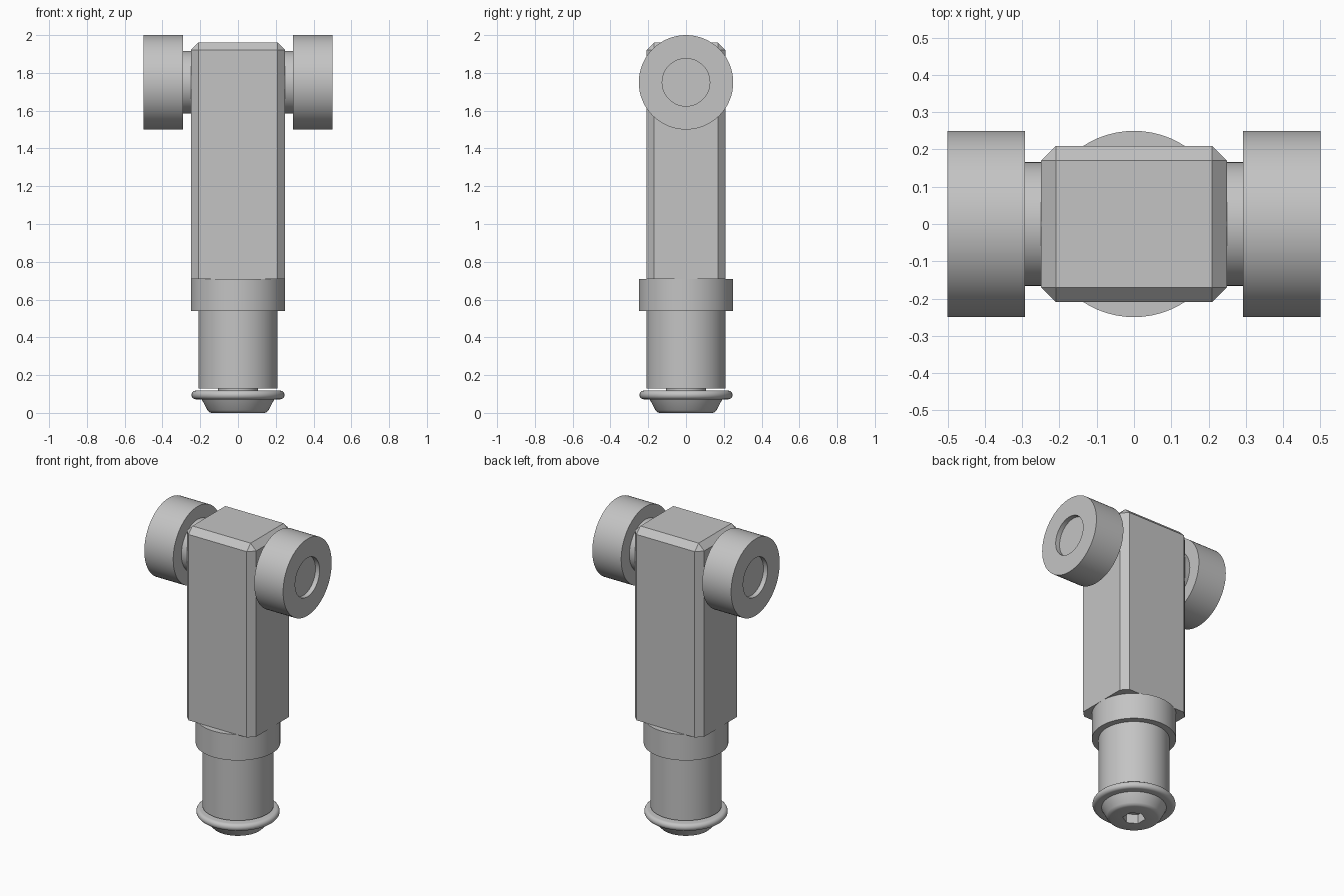
import bpy
import bmesh
import math
from mathutils import Matrix, Vector

if "Cube" in bpy.data.objects:
    bpy.data.objects.remove(bpy.data.objects["Cube"])

grey = bpy.data.materials.new("plain grey")
grey.use_nodes = True
colour = (0.55, 0.55, 0.55, 1)
grey.diffuse_color = colour
grey.node_tree.nodes["Principled BSDF"].inputs["Base Color"].default_value = colour


def finish(name, bm, smooth=True):
    """Turn a bmesh into a named grey object."""
    bmesh.ops.recalc_face_normals(bm, faces=bm.faces)
    mesh = bpy.data.meshes.new(name)
    bm.to_mesh(mesh)
    bm.free()
    mesh.materials.append(grey)
    obj = bpy.data.objects.new(name, mesh)
    bpy.context.collection.objects.link(obj)
    bpy.ops.object.select_all(action="DESELECT")
    obj.select_set(True)
    bpy.context.view_layer.objects.active = obj
    if smooth:
        bpy.ops.object.shade_smooth_by_angle(angle=math.radians(35))
    return obj


def lathe(name, profile, matrix=Matrix(), steps=64):
    """Spin a closed (radius, height) profile around z, then place it."""
    bm = bmesh.new()
    verts = [bm.verts.new((r, 0, z)) for r, z in profile]
    edges = [bm.edges.new(pair) for pair in zip(verts, verts[1:])]
    bmesh.ops.spin(bm, geom=verts + edges, cent=(0, 0, 0), axis=(0, 0, 1),
                   angle=math.tau, steps=steps)
    bmesh.ops.remove_doubles(bm, verts=bm.verts, dist=0.0001)
    bm.transform(matrix)
    return finish(name, bm)


# Chamfered upright block, with a flat underside
bm = bmesh.new()
bmesh.ops.create_cube(bm, size=1)
bm.transform(Matrix.Translation((0, 0, 1.335)) @ Matrix.Diagonal((0.5, 0.42, 1.25, 1)))
upper = [e for e in bm.edges if max(v.co.z for v in e.verts) > 1]
bmesh.ops.bevel(bm, geom=upper, offset=0.04, segments=1, affect="EDGES")
finish("upright_block", bm, smooth=False)

# Collar and lower barrel
lathe("collar", [(0, 0.54), (0.25, 0.54), (0.25, 0.71), (0, 0.71)])
lathe("barrel", [(0, 0.13), (0.21, 0.13), (0.21, 0.545), (0, 0.545)])

# Foot bolt: tapered rounded head, rounded flange and neck
head = [(0, 0), (0.14, 0), (0.152, 0.004), (0.162, 0.014), (0.192, 0.072)]
rim = [(0.224 + 0.022 * math.cos(a), 0.095 + 0.023 * math.sin(a))
       for a in (math.radians(d) for d in range(-90, 91, 18))]
neck = [(0.105, 0.118), (0.105, 0.14), (0, 0.14)]
foot = lathe("foot_bolt", head + rim + neck)

# Hexagonal socket cut into the underside of the bolt
bm = bmesh.new()
bmesh.ops.create_cone(bm, cap_ends=True, segments=6, radius1=0.068,
                      radius2=0.068, depth=0.12)
point = max(bm.verts, key=lambda v: v.co.x + 0.1 * v.co.y).co
turn = math.radians(30) - math.atan2(point.y, point.x)
bm.transform(Matrix.Rotation(turn, 4, "Z"))
cutter = finish("socket_cutter", bm, smooth=False)
cutter.hide_render = True
bpy.context.view_layer.objects.active = foot
cut = foot.modifiers.new("socket", "BOOLEAN")
cut.operation = "DIFFERENCE"
cut.solver = "EXACT"
cut.object = cutter
foot.modifiers.move(len(foot.modifiers) - 1, 0)
bpy.ops.object.modifier_apply(modifier=cut.name)
bpy.data.objects.remove(cutter)

# Side rollers with a recessed outer face, each on a short axle
for side, sign in (("left", 1), ("right", -1)):
    place = Matrix.Translation((0, 0, 1.75)) @ Matrix.Rotation(sign * math.pi / 2, 4, "Y")
    lathe(side + "_roller", [(0, 0.292), (0.25, 0.292), (0.25, 0.5),
                             (0.126, 0.5), (0.126, 0.47), (0, 0.47)], place)
    lathe(side + "_axle", [(0, 0.2), (0.166, 0.2), (0.166, 0.3), (0, 0.3)], place)
